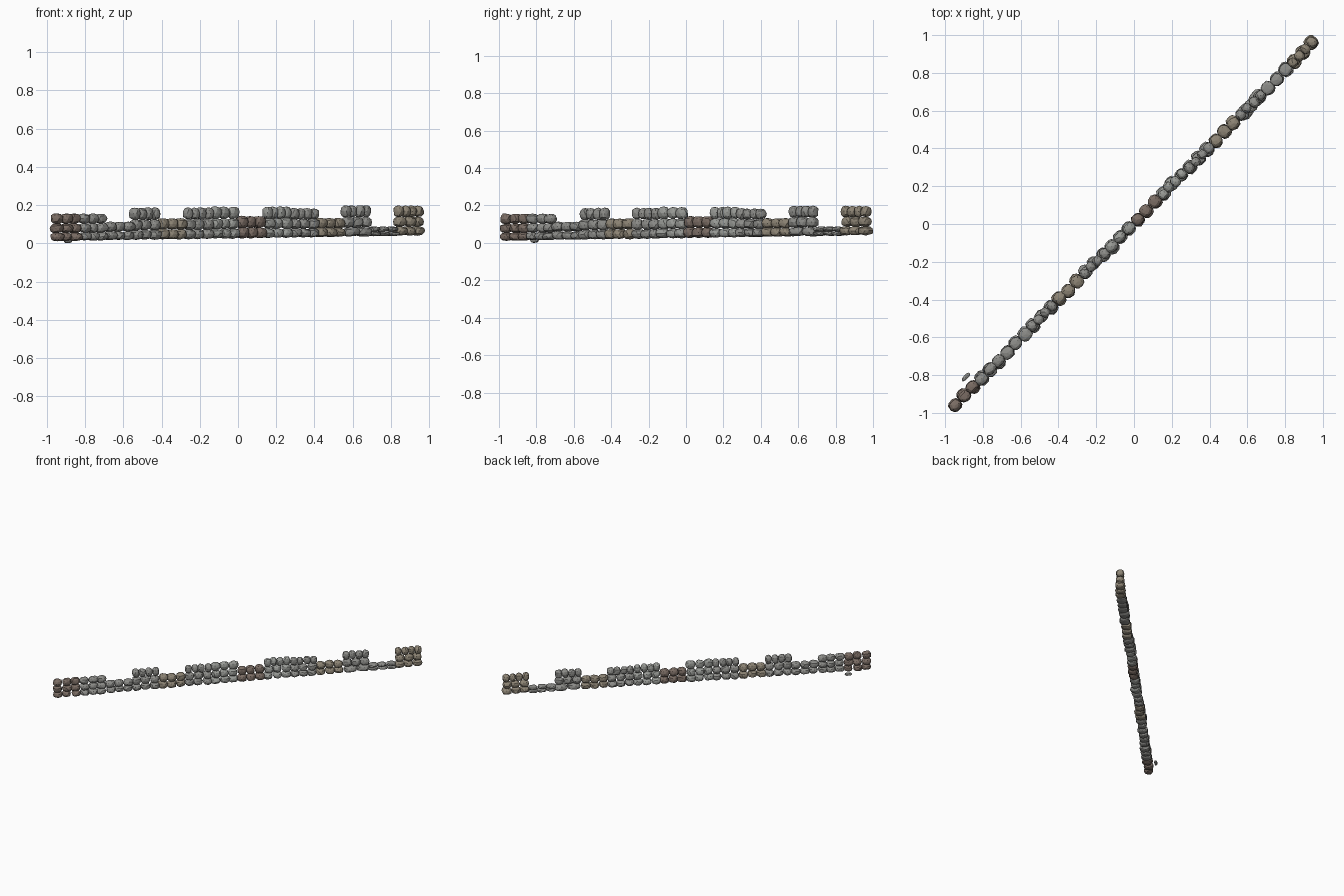
import bpy, bmesh, random
from math import atan2, cos, sin
from mathutils import Vector, Matrix

if "Cube" in bpy.data.objects:
    bpy.data.objects.remove(bpy.data.objects["Cube"])

random.seed(7)

# Stone colours
COLOURS = {
    "grey": (0.27, 0.27, 0.255), "pale": (0.32, 0.33, 0.31),
    "tan": (0.27, 0.235, 0.18), "brown": (0.20, 0.155, 0.13),
}
MATS = {}
for name, c in COLOURS.items():
    MATS[name] = bpy.data.materials.new(name + "_stone")
    MATS[name].diffuse_color = (*c, 1)

# The wall runs along a diagonal
START, END = Vector((-0.97, -0.98, 0)), Vector((0.962, 0.98, 0))
ANGLE = atan2(END.y - START.y, END.x - START.x)
ROT = Matrix.Rotation(ANGLE, 4, 'Z')


def power(v, e):
    return (abs(v) ** e) * (1 if v >= 0 else -1)


def add_stone(bm, centre, size):
    """Faceted, slightly squared-off pebble."""
    verts = bmesh.ops.create_icosphere(bm, subdivisions=2, radius=1)["verts"]
    tilt = Matrix.Rotation(random.uniform(-.08, .08), 4, 'Y')
    spin = Matrix.Rotation(random.uniform(0, 6.28), 4, 'Z')
    for v in verts:
        p = spin @ v.co
        p = Vector([power(k, 0.8) for k in p]) * random.uniform(0.92, 1.05)
        p = Vector((p.x * size[0] / 2, p.y * size[1] / 2, p.z * size[2] / 2))
        v.co = ROT @ (tilt @ p) + centre


def finish(bm, name, colour):
    mesh = bpy.data.meshes.new(name)
    bm.to_mesh(mesh)
    bm.free()
    mesh.materials.append(MATS[colour])
    obj = bpy.data.objects.new(name, mesh)
    bpy.context.collection.objects.link(obj)


# Wall sections: bottom, top, stones per course from the ground up, colour
SECTIONS = [
    (.012, .155, (3, 3, 3), "brown"), (.015, .155, (3, 3, 3), "grey"),
    (.018, .112, (3, 3), "grey"), (.020, .185, (3, 3, 4), "grey"),
    (.022, .130, (3, 3), "tan"), (.024, .186, (3, 3, 4), "grey"),
    (.026, .190, (3, 3, 3), "pale"), (.028, .142, (3, 3), "brown"),
    (.030, .190, (3, 3, 4), "pale"), (.032, .182, (3, 3, 4), "grey"),
    (.034, .131, (3, 3), "tan"), (.036, .197, (2, 3, 4), "grey"),
    (.038, .087, (3, 3), "grey"), (.042, .196, (3, 3, 4), "tan"),
]
COUNT = len(SECTIONS)
STEP = (END - START) / COUNT
LENGTH = STEP.length
SIDE = Vector((-sin(ANGLE), cos(ANGLE), 0))

for i, (low, high, courses, colour) in enumerate(SECTIONS):
    bm = bmesh.new()
    n_rows = len(courses)
    # Upper courses are a little taller and narrower than the base
    weights = [1 + 0.12 * r for r in range(n_rows)]
    z = low
    for r, n in enumerate(courses):
        h = (high - low) * weights[r] / sum(weights)
        depth = 0.076 - 0.01 * r
        for k in range(n):
            t = (k + 0.5 + random.uniform(-.06, .06)) / n
            c = START + STEP * (i + t) + SIDE * random.uniform(-.005, .005)
            c.z = z + h / 2
            add_stone(bm, c, (LENGTH / n * random.uniform(1.03, 1.14),
                              depth * random.uniform(.92, 1.1),
                              h * random.uniform(1.04, 1.12)))
        z += h
    finish(bm, f"wall_section_{i + 1}", colour)

# Fallen stone beside the low end
bm = bmesh.new()
add_stone(bm, Vector((-0.89, -0.81, 0.013)), (0.056, 0.024, 0.026))
finish(bm, "fallen_stone", "grey")

for m in bpy.data.materials:
    if m.users and not m.is_grease_pencil:
        m.use_nodes = True
        m.node_tree.nodes["Principled BSDF"].inputs["Base Color"].default_value = m.diffuse_color
